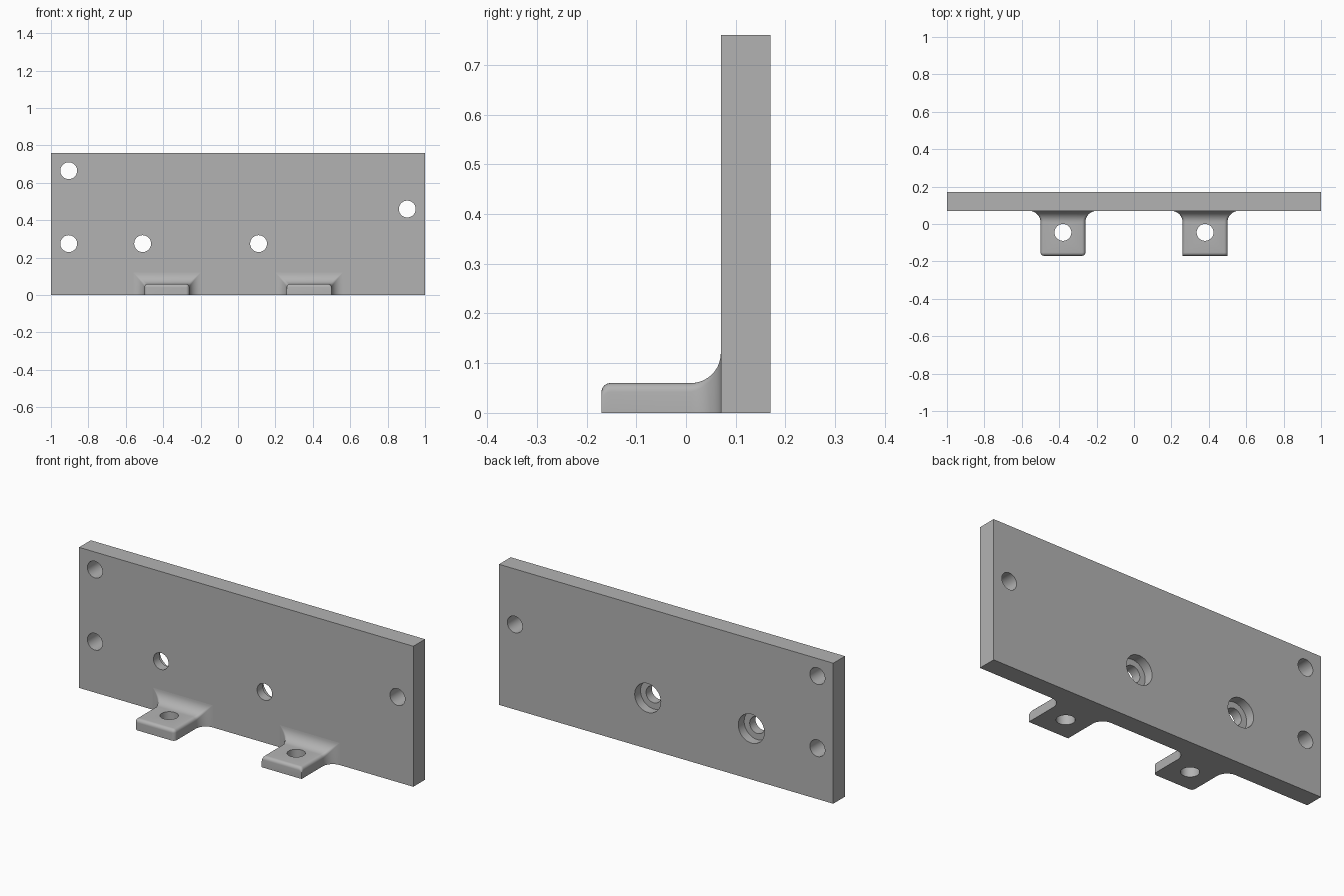
import bpy
import bmesh
from math import sin, cos, pi, radians
from mathutils import Matrix, Vector

cube = bpy.data.objects.get("Cube")
if cube:
    bpy.data.objects.remove(cube)

grey = bpy.data.materials.new("plain grey")
grey.use_nodes = True
GREY = (0.45, 0.45, 0.45, 1)
grey.diffuse_color = GREY
grey.node_tree.nodes["Principled BSDF"].inputs["Base Color"].default_value = GREY

FRONT, BACK, HEIGHT = 0.07, 0.17, 0.76   # plate faces and height
HOLE, BORE, STEP = 0.045, 0.078, 0.12    # hole radius, counterbore radius and floor
TIP, HALF, THICK = -0.17, 0.12, 0.06     # tab end, half width, thickness
ROUND, FILLET, STEPS = 0.018, 0.06, 10


def make_object(name, bm):
    bmesh.ops.recalc_face_normals(bm, faces=bm.faces)
    mesh = bpy.data.meshes.new(name)
    bm.to_mesh(mesh)
    bm.free()
    mesh.materials.append(grey)
    obj = bpy.data.objects.new(name, mesh)
    bpy.context.collection.objects.link(obj)
    return obj


def drill(obj, start, end, radius):
    """Cut a round hole along the line from start to end."""
    start, end = Vector(start), Vector(end)
    axis = end - start
    bm = bmesh.new()
    bmesh.ops.create_cone(bm, cap_ends=True, segments=48, radius1=radius,
                          radius2=radius, depth=axis.length,
                          matrix=Matrix.Translation((start + end) / 2)
                          @ axis.to_track_quat("Z", "Y").to_matrix().to_4x4())
    cutter = make_object("hole_cutter", bm)
    cutter.hide_render = True
    mod = obj.modifiers.new("hole", "BOOLEAN")
    mod.operation, mod.solver, mod.object = "DIFFERENCE", "EXACT", cutter
    bpy.context.view_layer.objects.active = obj
    bpy.ops.object.modifier_apply(modifier=mod.name)
    bpy.data.objects.remove(cutter)


def smooth(obj):
    bpy.ops.object.select_all(action="DESELECT")
    obj.select_set(True)
    bpy.context.view_layer.objects.active = obj
    bpy.ops.object.shade_smooth_by_angle(angle=radians(30))


def section(w, h, c):
    """Outline of a tab slice with upper corners of radius c."""
    pts = [(-w, 0)]
    for side, begin in ((-1, pi), (1, pi / 2)):
        for i in range(6):
            a = begin - i * pi / 10
            pts.append((side * (w - c) + c * cos(a), h - c + c * sin(a)))
    return pts + [(w, 0)]


def make_tab(name, x, round_sides):
    slices = []
    # Rounded tip
    for i in range(7):
        a = i / 6 * pi / 2
        inset = ROUND * (1 - sin(a))
        side = inset if round_sides else 0
        slices.append((TIP + ROUND * (1 - cos(a)),
                       section(HALF - side, THICK - inset,
                               max(ROUND - side, 0.001))))
    # Flare that blends into the plate
    for i in range(STEPS + 1):
        a = i / STEPS * pi / 2
        d = FILLET * (1 - cos(a))
        corner = max(ROUND * (1 - i / STEPS), 0.001)
        slices.append((FRONT - FILLET + FILLET * sin(a),
                       section(HALF + d, THICK + d, corner)))
    bm = bmesh.new()
    rings = [[bm.verts.new((x + u, y, z)) for u, z in pts] for y, pts in slices]
    for r, s in zip(rings, rings[1:]):
        for k in range(len(r)):
            n = (k + 1) % len(r)
            bm.faces.new((r[k], r[n], s[n], s[k]))
    bm.faces.new(rings[0])
    bm.faces.new(rings[-1])
    tab = make_object(name, bm)
    drill(tab, (x, -0.045, -0.1), (x, -0.045, 0.2), HOLE)
    smooth(tab)


# Upright plate
bm = bmesh.new()
bmesh.ops.create_cube(bm, size=1, matrix=Matrix.Translation(
    (0, (FRONT + BACK) / 2, HEIGHT / 2)) @ Matrix.Diagonal((2, BACK - FRONT, HEIGHT, 1)))
plate = make_object("mounting_plate", bm)

# Through holes, two of them counterbored from the back
for x, z, bored in ((-0.905, 0.665, False), (-0.905, 0.275, False),
                    (0.905, 0.46, False), (-0.51, 0.275, True), (0.11, 0.275, True)):
    drill(plate, (x, 0, z), (x, 0.3, z), HOLE)
    if bored:
        drill(plate, (x, STEP, z), (x, 0.3, z), BORE)
smooth(plate)

# Tabs at the foot of the plate
make_tab("right_tab", -0.38, True)
make_tab("left_tab", 0.38, False)
